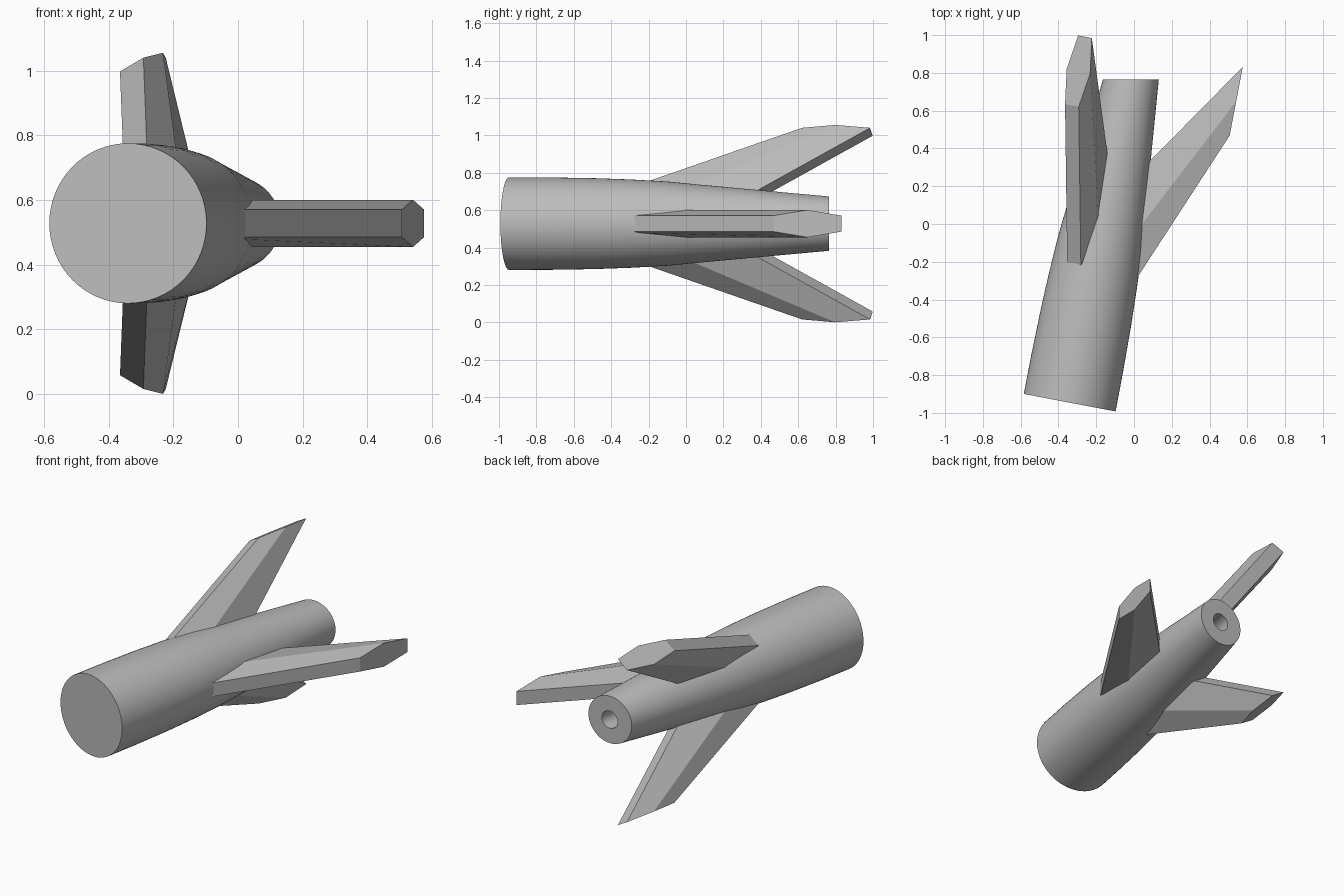
import bpy
import bmesh
from math import sin, cos, pi, radians
from mathutils import Matrix, Vector

cube = bpy.data.objects.get("Cube")
if cube:
    bpy.data.objects.remove(cube, do_unlink=True)

GREY = (0.5, 0.5, 0.5, 1)
grey = bpy.data.materials.new("plain grey")
grey.diffuse_color = GREY
grey.use_nodes = True
grey.node_tree.nodes["Principled BSDF"].inputs["Base Color"].default_value = GREY

# Local +Y runs along the body axis; the whole dart is swung sideways
TILT = Matrix.Translation((-0.16, 0, 0.528)) @ Matrix.Rotation(radians(-10.8), 4, 'Z')


def finish(name, bm):
    bmesh.ops.recalc_face_normals(bm, faces=bm.faces)
    mesh = bpy.data.meshes.new(name)
    bm.to_mesh(mesh)
    bm.free()
    mesh.materials.append(grey)
    obj = bpy.data.objects.new(name, mesh)
    bpy.context.collection.objects.link(obj)
    return obj


def build_body():
    # Lathed outline: closed nose, tapering skin, then the bore walls
    outline = [(0, -0.963), (0.2475, -0.963), (0.247, -0.75), (0.243, -0.5),
               (0.236, -0.3), (0.225, -0.1), (0.208, 0.08), (0.18, 0.39),
               (0.145, 0.78), (0.139, 0.85), (0.053, 0.85), (0.053, 0.45), (0, 0.45)]
    bm = bmesh.new()
    verts = [bm.verts.new((r, y, 0)) for r, y in outline]
    edges = [bm.edges.new(pair) for pair in zip(verts, verts[1:])]
    bmesh.ops.spin(bm, geom=verts + edges, cent=(0, 0, 0), axis=(0, 1, 0),
                   angle=2 * pi, steps=64)
    bmesh.ops.remove_doubles(bm, verts=bm.verts, dist=0.0001)
    bm.transform(TILT)
    # Tail is cut square to the Y axis, leaving a flat ring round the bore
    cut = bmesh.ops.bisect_plane(bm, geom=bm.verts[:] + bm.edges[:] + bm.faces[:],
                                 plane_co=(0, 0.765, 0), plane_no=(0, 1, 0),
                                 clear_outer=True)
    rim = [e for e in cut["geom_cut"] if isinstance(e, bmesh.types.BMEdge)]
    bmesh.ops.bridge_loops(bm, edges=rim)
    return finish("body", bm)


def build_fin(name, degrees):
    # Swept, tapered blade with a six-sided section: blunt edges, thick middle
    a = radians(degrees)
    out = Vector((cos(a), 0, sin(a)))
    side = Vector((-sin(a), 0, cos(a)))
    thin, thick = 0.0425, 0.073
    section = [(0, -thin), (1, -thick), (2, -thin), (2, thin), (1, thick), (0, thin)]
    stations = [(0.12, (-0.507, -0.12, 0.287)), (0.567, (0.585, 0.77, 0.955))]
    bm = bmesh.new()
    root, tip = [
        [bm.verts.new(out * r + side * t + Vector((0, chord[i], 0))) for i, t in section]
        for r, chord in stations]
    bm.faces.new(root)
    bm.faces.new(tip)
    for i in range(6):
        j = (i + 1) % 6
        bm.faces.new((root[i], root[j], tip[j], tip[i]))
    bm.transform(TILT)
    return finish(name, bm)


body = build_body()
for name, degrees in (("left_fin", 0), ("upper_fin", 120), ("lower_fin", 240)):
    build_fin(name, degrees)

# Smooth skin with crisp nose, tail and bore edges
bpy.ops.object.select_all(action='DESELECT')
body.select_set(True)
bpy.context.view_layer.objects.active = body
bpy.ops.object.shade_smooth_by_angle(angle=radians(30))
